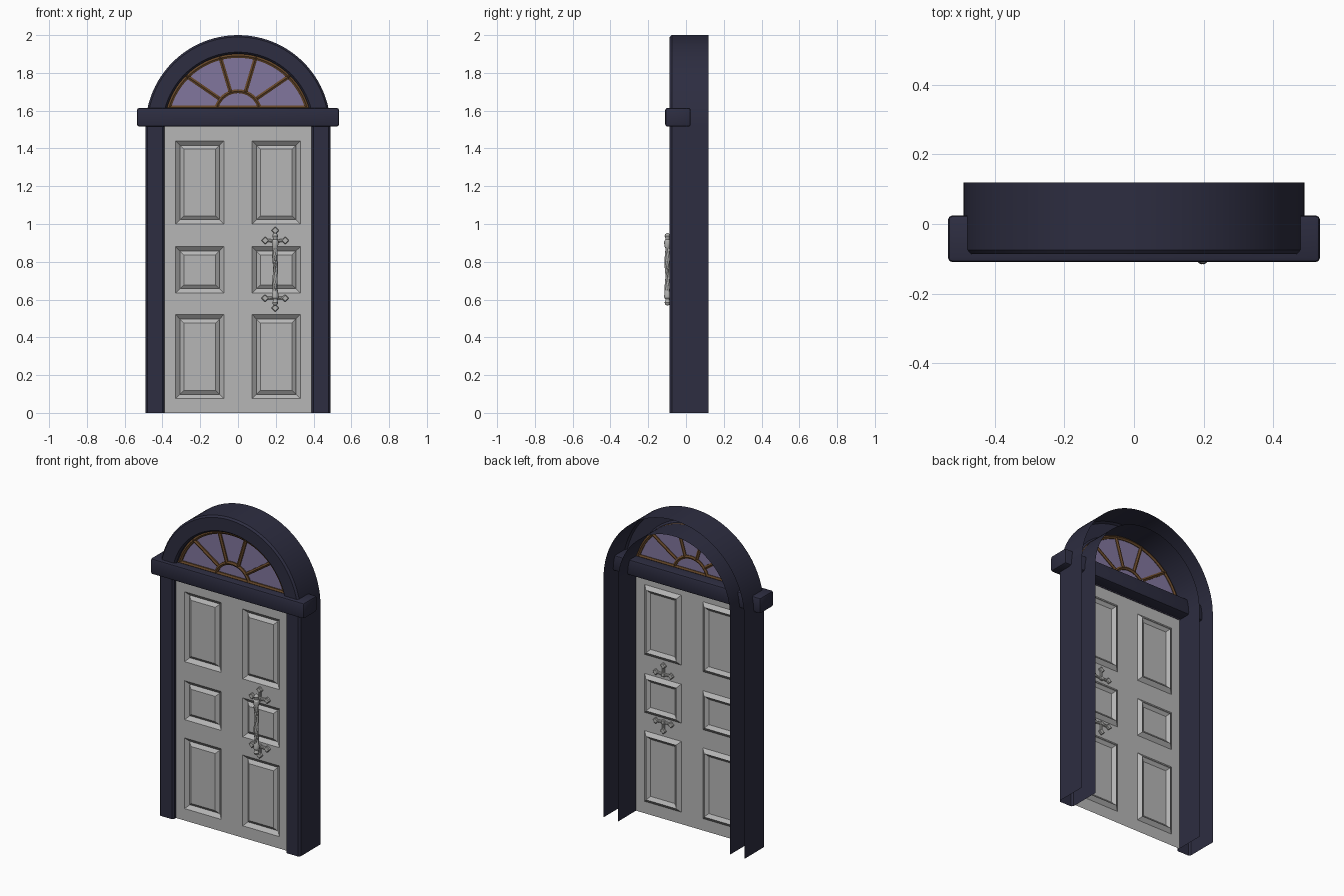
import bpy, bmesh, math
from mathutils import Matrix, Vector

if "Cube" in bpy.data.objects:
    bpy.data.objects.remove(bpy.data.objects["Cube"])


def material(name, rgb):
    m = bpy.data.materials.new(name)
    m.use_nodes = True
    m.diffuse_color = (*rgb, 1)
    m.node_tree.nodes["Principled BSDF"].inputs["Base Color"].default_value = (*rgb, 1)
    return m


NAVY = material("navy paint", (0.026, 0.026, 0.052))
GREY = material("door grey", (0.47, 0.47, 0.47))
STEEL = material("handle grey", (0.45, 0.45, 0.44))
GLASS = material("violet glass", (0.22, 0.18, 0.34))
WOOD = material("brown wood", (0.13, 0.062, 0.022))

SPRING = 1.51          # height where the arch begins
OUTER, INNER = 0.49, 0.39
DOOR_Y = -0.06


def finish(name, bm, mat, smooth=True):
    me = bpy.data.meshes.new(name)
    bm.to_mesh(me)
    bm.free()
    me.materials.append(mat)
    ob = bpy.data.objects.new(name, me)
    bpy.context.collection.objects.link(ob)
    if smooth:
        bpy.ops.object.select_all(action="DESELECT")
        ob.select_set(True)
        bpy.context.view_layer.objects.active = ob
        bpy.ops.object.shade_smooth_by_angle(angle=math.radians(30))
    return ob


def skin(bm, rings, closed=False):
    """Join successive rows of points with quads."""
    rows = [[bm.verts.new(p) for p in ring] for ring in rings]
    for a, b in zip(rows, rows[1:]):
        n = len(a)
        for i in range(n if closed else n - 1):
            j = (i + 1) % n
            bm.faces.new((a[i], a[j], b[j], b[i]))
    return rows


def box(bm, center, size, turn=0):
    m = Matrix.Translation(center) @ Matrix.Rotation(turn, 4, "Y") @ Matrix.Diagonal((*size, 1))
    return bmesh.ops.create_cube(bm, size=1, matrix=m)["verts"]


def bevel_all(bm, width, segments=1):
    bmesh.ops.bevel(bm, geom=bm.edges[:], offset=width, segments=segments,
                    affect="EDGES", profile=0.5)


def arc(radius, z, start, end, steps):
    angles = [math.radians(start + (end - start) * i / steps) for i in range(steps + 1)]
    return [(radius * math.cos(a), z + radius * math.sin(a)) for a in angles]


# Arched frame: open-backed shell swept up one post, over and down the other
profile = [(OUTER, 0.12), (OUTER, -0.075), (OUTER - 0.01, -0.087),
           (INNER + 0.01, -0.087), (INNER, -0.075), (INNER, 0.12)]
rings = [[(r, y, 0) for r, y in profile]]
for dx, dz in arc(1, 0, 0, 180, 48):
    rings.append([(r * dx, y, SPRING + r * dz) for r, y in profile])
rings.append([(-r, y, 0) for r, y in profile])
bm = bmesh.new()
skin(bm, rings)
bmesh.ops.recalc_face_normals(bm, faces=bm.faces[:])
front = max(bm.faces, key=lambda f: abs(f.normal.y) * f.calc_area())
if front.normal.y > 0:
    bmesh.ops.reverse_faces(bm, faces=bm.faces[:])
finish("arched_frame", bm, NAVY)

# Lintel
bm = bmesh.new()
box(bm, (0, -0.0425, 1.565), (1.07, 0.135, 0.1))
bevel_all(bm, 0.013, 2)
finish("lintel", bm, NAVY)

# Door leaf: one sheet with six sunken, raised-centre panels
xs = [-INNER, -0.33, -0.075, 0.075, 0.33, INNER]
zs = [0, 0.075, 0.52, 0.635, 0.88, 1.0, 1.44, 1.55]
bm = bmesh.new()
skin(bm, [[(x, DOOR_Y, z) for x in xs] for z in zs])
bm.normal_update()
panels = []
for f in bm.faces:
    c = f.calc_center_median()
    if 0.075 < abs(c.x) < 0.33 and any(a < c.z < b for a, b in zip(zs[1::2], zs[2::2])):
        panels.append(f)
if panels[0].normal.y > 0:
    bmesh.ops.reverse_faces(bm, faces=bm.faces[:])
bmesh.ops.inset_individual(bm, faces=panels, thickness=0.033, depth=-0.02)
bmesh.ops.inset_individual(bm, faces=panels, thickness=0.004, depth=0.006)
bmesh.ops.inset_individual(bm, faces=panels, thickness=0.024, depth=0.012)
finish("door_leaf", bm, GREY, smooth=False)

# Fanlight glass
bm = bmesh.new()
rim = arc(INNER, SPRING, 0, 180, 48)
bm.faces.new([bm.verts.new((x, -0.05, z)) for x, z in rim])
finish("fanlight_glass", bm, GLASS, smooth=False)

# Fanlight glazing bars
spokes = [[(s * 0.04, 1.70), (s * 0.095, 1.885)] for s in (-1, 1)]
spokes += [[(s * 0.10, 1.665), (s * 0.275, 1.785)] for s in (-1, 1)]
bars = [arc(0.38, SPRING, 10, 170, 40), arc(0.118, 1.585, 0, 180, 20),
        [(-0.375, 1.617), (0.375, 1.617)]] + spokes
curve = bpy.data.curves.new("glazing_path", "CURVE")
curve.dimensions = "3D"
curve.bevel_depth = 0.012
curve.bevel_resolution = 1
for path in bars:
    sp = curve.splines.new("POLY")
    sp.points.add(len(path) - 1)
    for p, (x, z) in zip(sp.points, path):
        p.co = (x, -0.052, z, 1)
path_ob = bpy.data.objects.new("glazing_path", curve)
bpy.context.collection.objects.link(path_ob)
mesh = bpy.data.meshes.new_from_object(path_ob.evaluated_get(bpy.context.evaluated_depsgraph_get()))
bm = bmesh.new()
bm.from_mesh(mesh)
bpy.data.objects.remove(path_ob)
bpy.data.meshes.remove(mesh)
finish("glazing_bars", bm, WOOD)

# Pull handle: turned ends with a twisted middle
HX, HZ, HY = 0.197, 0.76, -0.098
ends = [(0.192, 0.004), (0.186, 0.012), (0.176, 0.016), (0.166, 0.012), (0.158, 0.011),
        (0.15, 0.017), (0.14, 0.018), (0.12, 0.015)]
steps = 24
middle = [(0.11 - 0.22 * i / steps, 0.0125) for i in range(steps + 1)]
bm = bmesh.new()
rings = []
for h, r in ends + middle + [(-h, r) for h, r in reversed(ends)]:
    lobe = 0.28 if abs(h) <= 0.111 else 0
    turn = h * 14
    ring = []
    for k in range(12):
        a = math.tau * k / 12
        rr = r * (1 + lobe * math.cos(3 * a))
        ring.append((HX + rr * math.cos(a + turn), HY + rr * math.sin(a + turn), HZ + h))
    rings.append(ring)
rows = skin(bm, rings, closed=True)
bm.faces.new(rows[0])
bm.faces.new(rows[-1])
bmesh.ops.recalc_face_normals(bm, faces=bm.faces[:])
finish("pull_handle", bm, STEEL)

# Handle mounts: three diamonds on short arms, plus a standoff to the grip
for side, name in ((1, "upper_mount"), (-1, "lower_mount")):
    bm = bmesh.new()
    hub = Vector((HX, -0.062, HZ + side * 0.15))
    for dx, dz in ((-0.053, 0.003), (0.053, 0.003), (0, 0.055)):
        tip = hub + Vector((dx, 0, side * dz))
        box(bm, tip, (0.03, 0.026, 0.03), math.pi / 4)
        d = tip - hub
        box(bm, (hub + tip) / 2, (d.length, 0.02, 0.016), -math.atan2(d.z, d.x))
    box(bm, hub, (0.026, 0.026, 0.026))
    box(bm, hub + Vector((0, -0.018, 0)), (0.018, 0.036, 0.018))
    bevel_all(bm, 0.004)
    finish(name, bm, STEEL, smooth=False)
